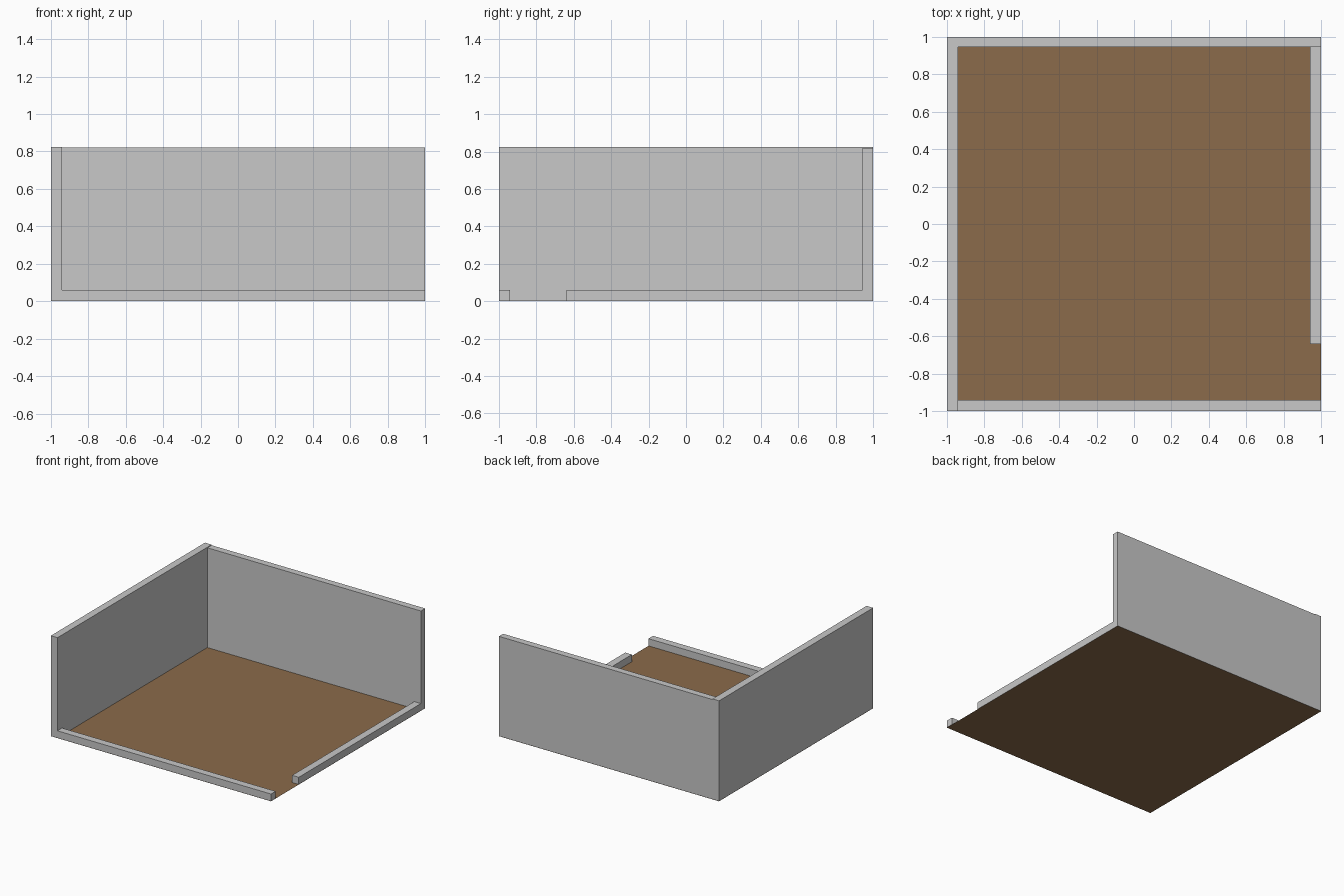
import bpy

if "Cube" in bpy.data.objects:
    bpy.data.objects.remove(bpy.data.objects["Cube"])


def material(name, rgb):
    m = bpy.data.materials.new(name)
    m.diffuse_color = (*rgb, 1.0)
    m.use_nodes = True
    m.node_tree.nodes["Principled BSDF"].inputs["Base Color"].default_value = m.diffuse_color
    return m


wall_grey = material("wall_grey", (0.58, 0.58, 0.58))
floor_brown = material("floor_brown", (0.258, 0.147, 0.07))


def box(name, lo, hi, mat):
    """Axis-aligned box between two corners."""
    bpy.ops.mesh.primitive_cube_add(size=1)
    ob = bpy.context.object
    ob.name = name
    for v in ob.data.vertices:
        v.co = [lo[i] if v.co[i] < 0 else hi[i] for i in range(3)]
    ob.data.materials.append(mat)
    return ob


T = 0.06    # wall thickness and kerb height
H = 0.82    # tall wall height
Z = 0.001   # walls rest just above the floor sheet

# Floor sheet
bpy.ops.mesh.primitive_plane_add(size=2)
floor = bpy.context.object
floor.name = "floor"
floor.data.materials.append(floor_brown)

# Tall walls
box("left_wall", (-1, -1, Z), (-1 + T, 1, H + 0.005), wall_grey)
box("back_wall", (-1 + T, 1 - T + 0.005, Z), (1, 1, H), wall_grey)

# Low kerb walls, with the doorway gap at the front right corner
box("front_kerb", (-1 + T, -1, Z), (1, -1 + T, T), wall_grey)
box("right_kerb", (1 - T, -0.64, Z), (1, 1 - T + 0.005, T), wall_grey)
